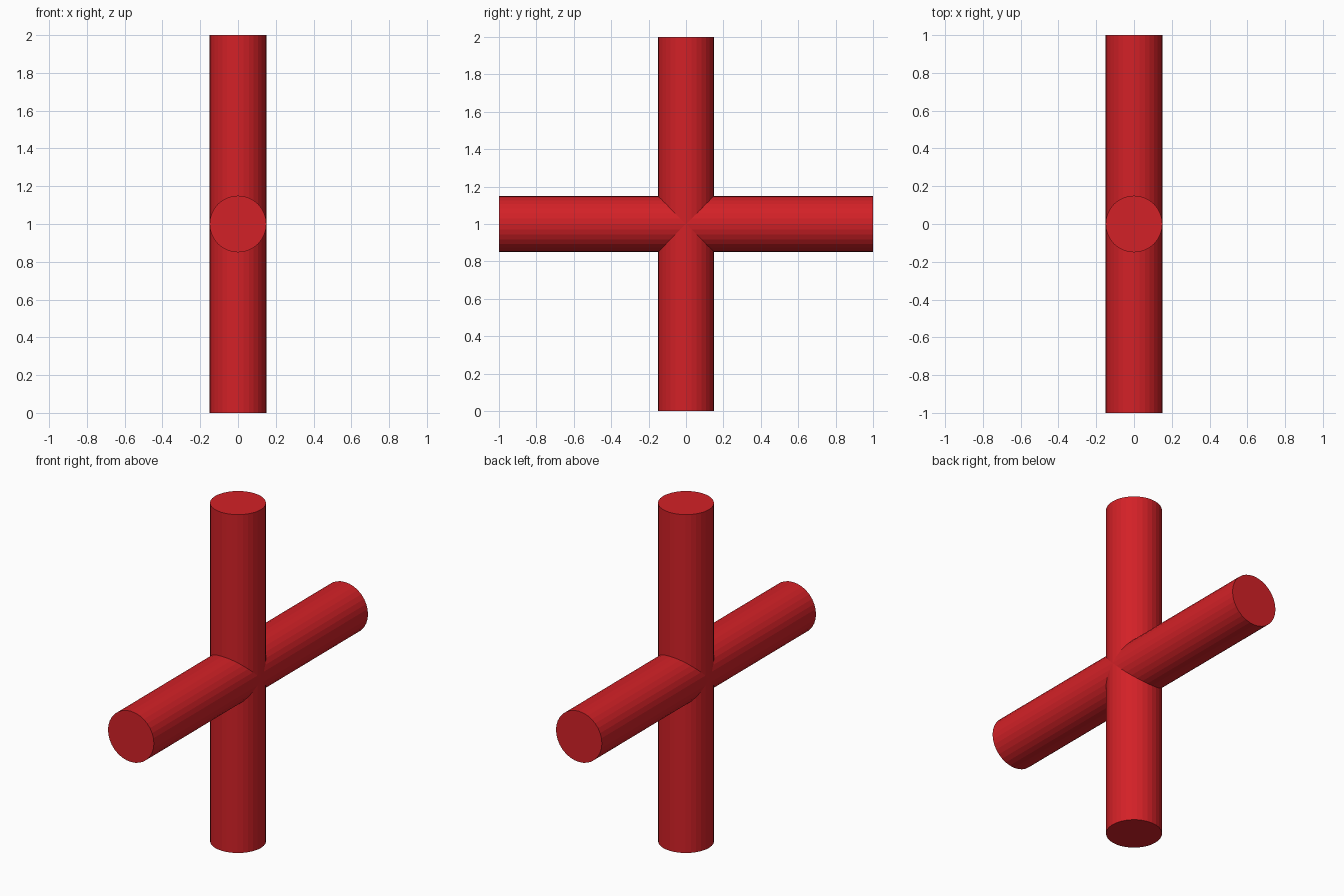
import bpy
from math import pi

if "Cube" in bpy.data.objects:
    bpy.data.objects.remove(bpy.data.objects["Cube"])

RADIUS, LENGTH, SIDES = 0.15, 2.0, 32

red = bpy.data.materials.new("red")
red.diffuse_color = (0.65, 0.015, 0.02, 1)
red.use_nodes = True
red.node_tree.nodes["Principled BSDF"].inputs["Base Color"].default_value = red.diffuse_color


def bar(name, rotation):
    bpy.ops.mesh.primitive_cylinder_add(
        vertices=SIDES, radius=RADIUS, depth=LENGTH,
        location=(0, 0, LENGTH / 2), rotation=rotation)
    obj = bpy.context.object
    obj.name = name
    obj.data.materials.append(red)
    return obj


# Upright bar and the equal bar crossing it front to back
bar("vertical_bar", (0, 0, 0))
bar("horizontal_bar", (pi / 2, 0, 0))
